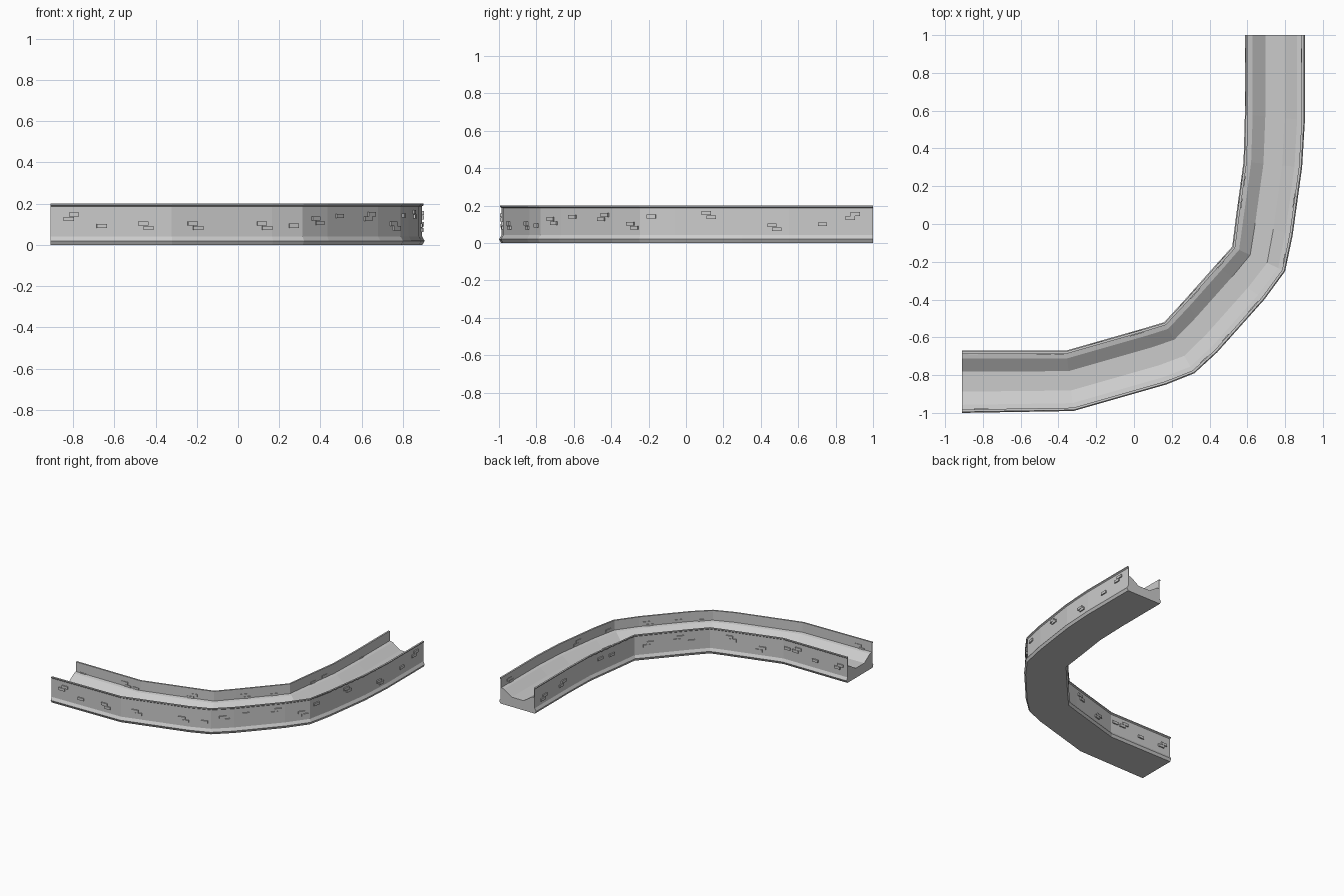
import bpy
import bmesh
from mathutils import Vector, Matrix

default = bpy.data.objects.get("Cube")
if default:
    bpy.data.objects.remove(default, do_unlink=True)

stone = bpy.data.materials.new("grey stone")
stone.use_nodes = True
stone.diffuse_color = (0.6, 0.6, 0.6, 1)
stone.node_tree.nodes["Principled BSDF"].inputs["Base Color"].default_value = (0.6, 0.6, 0.6, 1)

# Plan of the bend: each station pairs a point on the outer edge with one on the inner edge
STATIONS = [
    ((-.91, -1), (-.91, -.67)),
    ((-.32, -.99), (-.36, -.67)),
    ((.17, -.85), (.06, -.55)),
    ((.32, -.79), (.16, -.52)),
    ((.44, -.68), (.27, -.4)),
    ((.69, -.4), (.43, -.22)),
    ((.8, -.25), (.52, -.12)),
    ((.84, -.06), (.54, .04)),
    ((.89, .3), (.58, .33)),
    ((.905, .55), (.587, .58)),
    ((.905, 1), (.587, 1)),
]

# Half cross-section: fraction of the width from the edge, and height
HALF = [
    (.035, 0), (0, .02), (.04, .042), (.04, .187), (.015, .193), (.015, .2),
    (.055, .2), (.055, .125), (.13, .12), (.34, .075),
]
PROFILE = HALF + [(1 - s, z) for s, z in reversed(HALF)]


def across(station, fraction):
    outer, inner = (Vector(p) for p in station)
    return outer.lerp(inner, fraction)


def finish(bm, name):
    bmesh.ops.recalc_face_normals(bm, faces=bm.faces)
    mesh = bpy.data.meshes.new(name)
    bm.to_mesh(mesh)
    bm.free()
    mesh.materials.append(stone)
    obj = bpy.data.objects.new(name, mesh)
    bpy.context.collection.objects.link(obj)
    return obj


# Channel body: the cross-section swept through all stations
def build_channel():
    bm = bmesh.new()
    rings = []
    for station in STATIONS:
        ring = []
        for fraction, z in PROFILE:
            p = across(station, fraction)
            ring.append(bm.verts.new((p.x, p.y, z)))
        rings.append(ring)
    count = len(PROFILE)
    for a, b in zip(rings, rings[1:]):
        for i in range(count):
            j = (i + 1) % count
            bm.faces.new((a[i], a[j], b[j], b[i]))
    bm.faces.new(rings[0])
    bm.faces.new(rings[-1])
    finish(bm, "channel_body")


def wall_spot(line, axis, value):
    """Point and direction where a wall line reaches a coordinate."""
    for a, b in zip(line, line[1:]):
        if a[axis] <= value <= b[axis] and b[axis] > a[axis]:
            t = (value - a[axis]) / (b[axis] - a[axis])
            return a.lerp(b, t), (b - a).normalized()
    return line[-1], (line[-1] - line[-2]).normalized()


def add_brick(bm, point, along, z):
    side = Vector((-along.y, along.x))
    turn = Matrix((
        (along.x, side.x, 0, point.x),
        (along.y, side.y, 0, point.y),
        (0, 0, 1, z),
        (0, 0, 0, 1),
    ))
    size = Matrix.Diagonal((.05, .018, .02, 1))
    bmesh.ops.create_cube(bm, size=1, matrix=turn @ size)


# Raised bricks: coordinate along the wall, height, and the shift of a second
# brick laid one course lower (zero for a single brick)
def build_bricks(name, fraction, axis, bricks):
    line = [across(station, fraction) for station in STATIONS]
    bm = bmesh.new()
    for value, z, shift in bricks:
        point, along = wall_spot(line, axis, value)
        add_brick(bm, point, along, z)
        if shift:
            point = point + along * shift
            add_brick(bm, point, along, z - .022)
    finish(bm, name)


build_channel()
R, L = .026, -.026
build_bricks("outer_bricks_front", .04, 0, [
    (-.795, .148, L), (-.66, .092, 0), (-.46, .104, R), (-.22, .104, R),
    (.115, .104, R), (.27, .093, 0), (.375, .128, R), (.49, .14, 0),
    (.645, .149, L),
])
build_bricks("outer_bricks_side", .04, 1, [
    (-.295, .103, R), (-.185, .142, 0), (.11, .16, R), (.46, .095, R),
    (.73, .1, 0), (.905, .155, L),
])
build_bricks("inner_bricks_side", .96, 1, [
    (.88, .1, R), (.65, .12, R), (.23, .14, 0), (.11, .13, 0),
])
build_bricks("inner_bricks_back", .96, 0, [
    (.455, .13, R), (.31, .15, R), (.257, .11, 0), (.025, .15, L),
    (-.21, .1, R), (-.395, .13, 0), (-.49, .15, R), (-.635, .1, 0),
    (-.85, .12, R),
])
